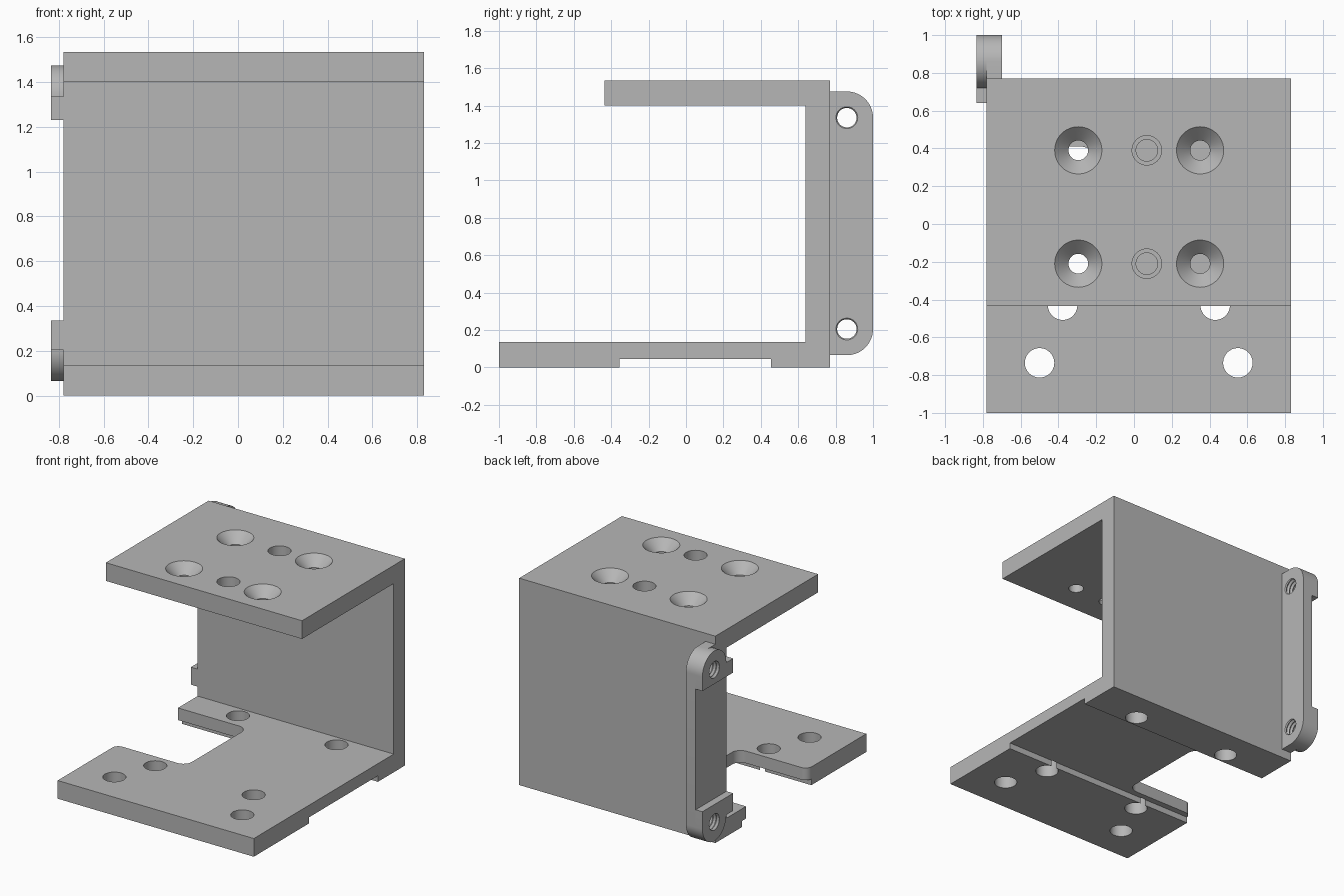
import bpy, bmesh, math
from mathutils import Matrix

if "Cube" in bpy.data.objects:
    bpy.data.objects.remove(bpy.data.objects["Cube"])

grey = bpy.data.materials.new("machined_grey")
grey.use_nodes = True
COLOUR = (0.47, 0.47, 0.47, 1)
grey.diffuse_color = COLOUR
grey.node_tree.nodes["Principled BSDF"].inputs["Base Color"].default_value = COLOUR

LEFT, RIGHT = -0.78, 0.83
BACK, WALL_IN = 0.77, 0.64
HEIGHT, PLATE = 1.535, 0.135


def arc(cx, cy, r, start, end, steps=14):
    angles = [math.radians(start + (end - start) * i / steps) for i in range(steps + 1)]
    return [(cx + r * math.cos(a), cy + r * math.sin(a)) for a in angles]


def prism(bm, points, axis, low, high):
    """Extrude a closed outline along x (outline in y, z) or z (outline in x, y)."""
    def place(p, h):
        return (h, *p) if axis == "x" else (*p, h)
    bottom = [bm.verts.new(place(p, low)) for p in points]
    top = [bm.verts.new(place(p, high)) for p in points]
    bm.faces.new(bottom)
    bm.faces.new(top)
    n = len(points)
    for i in range(n):
        j = (i + 1) % n
        bm.faces.new((bottom[i], bottom[j], top[j], top[i]))


def lathe(bm, profile, matrix, sides=48):
    """Revolve (radius, height) pairs into a closed solid."""
    rings = []
    for r, h in profile:
        ring = arc(0, 0, r, 0, 360, sides)[:-1]
        rings.append([bm.verts.new(matrix @ Matrix.Translation((x, y, h)).translation)
                      for x, y in ring])
    for a, b in zip(rings, rings[1:]):
        for i in range(sides):
            j = (i + 1) % sides
            bm.faces.new((a[i], a[j], b[j], b[i]))
    bm.faces.new(rings[0])
    bm.faces.new(rings[-1])


def make_object(name, bm):
    bmesh.ops.recalc_face_normals(bm, faces=bm.faces[:])
    mesh = bpy.data.meshes.new(name)
    bm.to_mesh(mesh)
    bm.free()
    obj = bpy.data.objects.new(name, mesh)
    bpy.context.collection.objects.link(obj)
    mesh.materials.append(grey)
    return obj


def cut_and_shade(obj, cutter):
    mod = obj.modifiers.new("cut", "BOOLEAN")
    mod.operation = "DIFFERENCE"
    mod.solver = "EXACT"
    mod.object = cutter
    bpy.ops.object.select_all(action="DESELECT")
    bpy.context.view_layer.objects.active = obj
    obj.select_set(True)
    bpy.ops.object.modifier_apply(modifier=mod.name)
    bpy.ops.object.shade_smooth_by_angle(angle=math.radians(30))


# C-shaped bracket with a shallow channel under the base
bm = bmesh.new()
prism(bm, [(-1, 0), (-0.355, 0), (-0.355, 0.045), (0.455, 0.045), (0.455, 0),
           (BACK, 0), (BACK, HEIGHT), (-0.435, HEIGHT), (-0.435, HEIGHT - PLATE),
           (WALL_IN, HEIGHT - PLATE), (WALL_IN, PLATE), (-1, PLATE)], "x", LEFT, RIGHT)
body = make_object("bracket_body", bm)

# Cutters for the bracket: side notch, base holes, countersinks, counterbores
bm = bmesh.new()
inner, front, rear, fillet, lip = -0.21, -0.31, 0.41, 0.07, 0.05
notch = [(-1, rear)]
notch += arc(inner - fillet, rear - fillet, fillet, 90, 0, 8)
notch += arc(inner - fillet, front + fillet, fillet, 0, -90, 8)
notch += arc(LEFT + lip, front - lip, lip, 90, 180, 8)
notch += [(-1, front - lip)]
prism(bm, notch, "z", -0.1, 0.3)

for y, xs in ((-0.735, (-0.5, 0.55)), (-0.43, (-0.378, 0.43)), (0.54, (-0.378, 0.43))):
    for x in xs:
        lathe(bm, [(0.078, -0.1), (0.078, 0.3)], Matrix.Translation((x, y, 0)))

for y in (-0.21, 0.39):
    for x in (-0.295, 0.35):
        lathe(bm, [(0.052, -0.3), (0.052, -0.073), (0.125, 0), (0.125, 0.1)],
              Matrix.Translation((x, y, HEIGHT)))
    lathe(bm, [(0.057, -0.3), (0.057, -0.1), (0.078, -0.1), (0.078, 0.1)],
          Matrix.Translation((0.068, y, HEIGHT)))
cutter = make_object("bracket_cutter", bm)
cutter.hide_render = True
cut_and_shade(body, cutter)
bpy.data.objects.remove(cutter)

# Threaded hole cutters for the side lug
HOLE_Y, LOW_Z, HIGH_Z, ROUND = 0.86, 0.205, 1.335, 0.14
bm = bmesh.new()
thread = [(0.052 if i % 2 else 0.064, -0.858 + 0.0137 * i) for i in range(14)]
for z in (LOW_Z, HIGH_Z):
    lathe(bm, thread, Matrix.Translation((0, HOLE_Y, z)) @ Matrix.Rotation(math.pi / 2, 4, "Y"), 32)
cutter = make_object("thread_cutter", bm)
cutter.hide_render = True

# Lug plate standing behind the wall, with rounded rear corners
bm = bmesh.new()
outline = [(BACK, LOW_Z - ROUND)] + arc(HOLE_Y, LOW_Z, ROUND, -90, 0)
outline += arc(HOLE_Y, HIGH_Z, ROUND, 0, 90) + [(BACK, HIGH_Z + ROUND)]
prism(bm, outline, "x", LEFT, -0.70)
cut_and_shade(make_object("lug_plate", bm), cutter)

# Raised bosses: a half-round end over a block that reaches along the wall
for name, z, edge, turn in (("upper_boss", HIGH_Z, 1.23, 180), ("lower_boss", LOW_Z, 0.335, -180)):
    bm = bmesh.new()
    outline = [(1, edge)] + arc(HOLE_Y, z, ROUND, 0, turn, 28) + [(WALL_IN, z), (WALL_IN, edge)]
    prism(bm, outline, "x", -0.835, LEFT)
    cut_and_shade(make_object(name, bm), cutter)
bpy.data.objects.remove(cutter)
